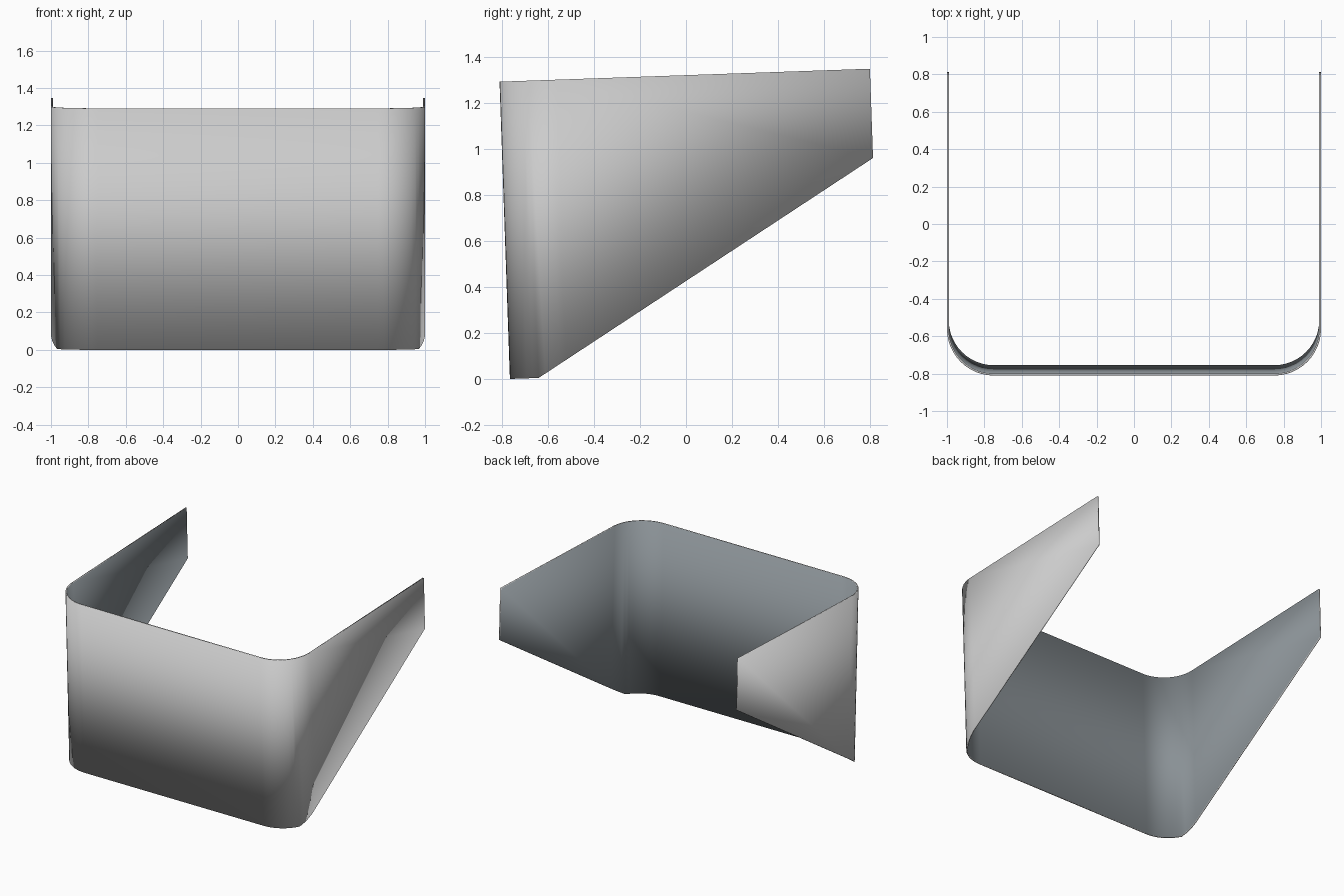
import bpy, bmesh, math
from mathutils import Matrix

if "Cube" in bpy.data.objects:
    bpy.data.objects.remove(bpy.data.objects["Cube"])

TILT = math.radians(2)
HEIGHT, DEPTH, RADIUS, WALL = 1.292, 1.61, 0.25, 0.01
STEPS = 12


def lower_edge(s):
    # level across the front, then rising toward the back
    return max(0.0, (s - 0.125) * 0.904 / (DEPTH - 0.125))


def u_path(inset):
    # U-shaped plan: right arm, rounded corner, front, mirrored
    r = RADIUS - inset
    half = [(1 - inset, DEPTH)]
    for i in range(STEPS + 1):
        a = math.radians(90) * i / STEPS
        half.append((1 - RADIUS + r * math.cos(a), RADIUS - r * math.sin(a)))
    return half + [(-x, s) for x, s in reversed(half)]


# wrap-around panel
bm = bmesh.new()
rings = []
for (xo, so), (xi, si) in zip(u_path(0), u_path(WALL)):
    rings.append([bm.verts.new(p) for p in (
        (xo, so, lower_edge(so)), (xo, so, HEIGHT),
        (xi, si, HEIGHT), (xi, si, lower_edge(si)))])
for a, b in zip(rings, rings[1:]):
    for k in range(4):
        n = (k + 1) % 4
        face = bm.faces.new((a[k], a[n], b[n], b[k]))
        face.material_index = 1 if k == 2 else 0   # darker lining inside
bm.faces.new(rings[0])
bm.faces.new(rings[-1][::-1])
bmesh.ops.recalc_face_normals(bm, faces=bm.faces)

# soft shading rolls over the thin rims
for face in bm.faces:
    face.smooth = True

# lean the panel slightly forward
bm.transform(Matrix.Translation((0, -0.765, 0)) @ Matrix.Rotation(TILT, 4, 'X'))

mesh = bpy.data.meshes.new("wrap_panel")
bm.to_mesh(mesh)
bm.free()
for name, colour in (("outer_shell", (0.8, 0.8, 0.8, 1)),
                     ("inner_lining", (0.25, 0.28, 0.30, 1))):
    mat = bpy.data.materials.new(name)
    mat.diffuse_color = colour
    mat.use_nodes = True
    mat.node_tree.nodes["Principled BSDF"].inputs["Base Color"].default_value = mat.diffuse_color
    mesh.materials.append(mat)
panel = bpy.data.objects.new("wrap_panel", mesh)
bpy.context.collection.objects.link(panel)
